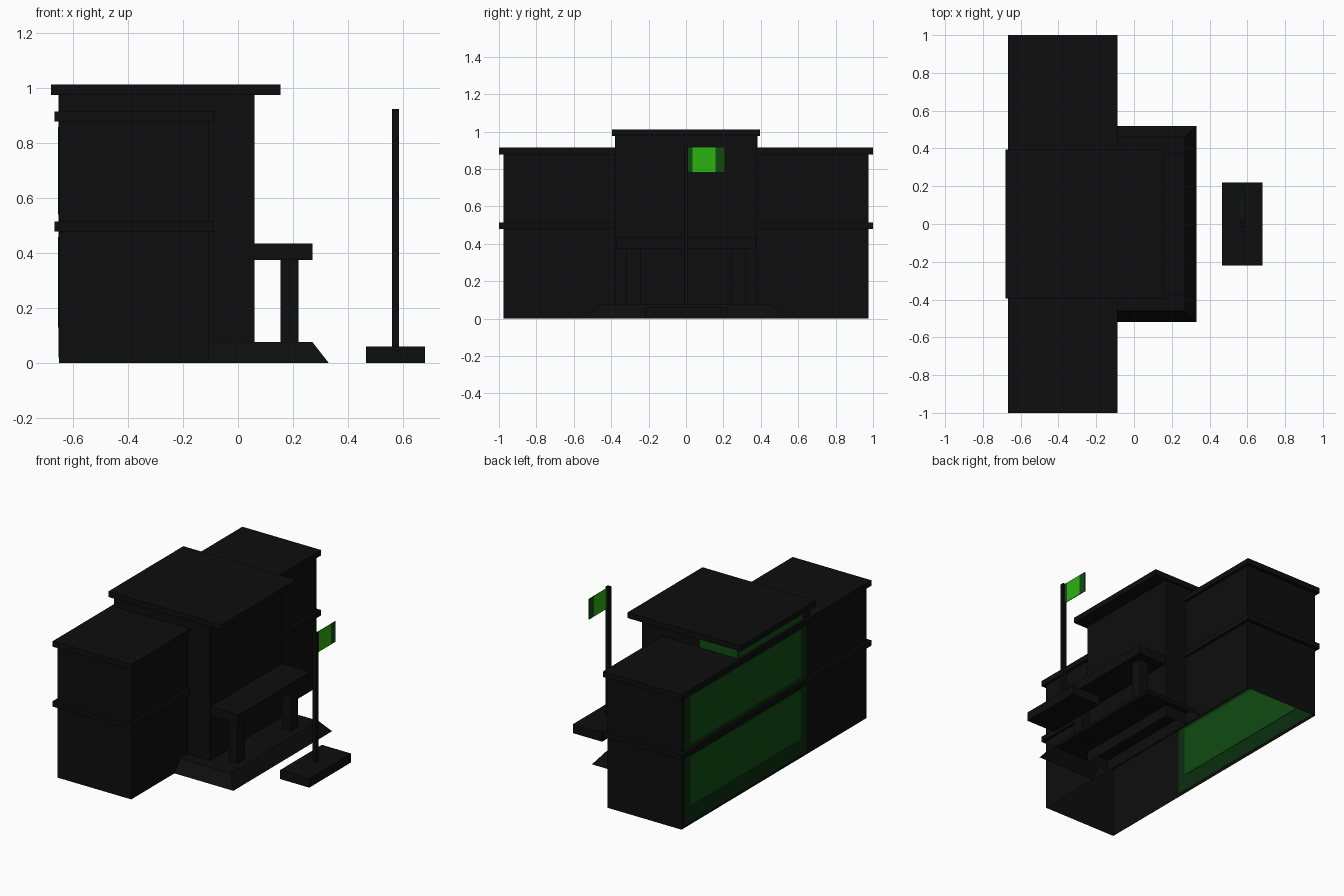
import bpy
import bmesh

cube = bpy.data.objects.get("Cube")
if cube:
    bpy.data.objects.remove(cube, do_unlink=True)


def material(name, rgb):
    m = bpy.data.materials.new(name)
    m.use_nodes = True
    m.diffuse_color = (*rgb, 1)
    m.node_tree.nodes["Principled BSDF"].inputs["Base Color"].default_value = (*rgb, 1)
    return m


BLACK = material("black", (0.0042, 0.0042, 0.0042))
BRIGHT = material("bright_green", (0.024, 0.45, 0.005))
DARK = material("dark_green", (0.005, 0.07, 0.006))
DEEP = material("deep_green", (0.003, 0.028, 0.004))


def box(name, x, y, z, mat=BLACK, open_bottom=False, inset=0):
    """Box between (low, high) limits; inset narrows the top on all sides but the rear."""
    bm = bmesh.new()
    bmesh.ops.create_cube(bm, size=1)
    for v in bm.verts:
        top, front = v.co.z > 0, v.co.x > 0
        side = 1 if v.co.y > 0 else -1
        v.co = (x[front], y[side > 0], z[top])
        if top and inset:
            v.co.y -= side * inset
            v.co.x -= inset if front else 0
    if open_bottom:
        bm.normal_update()
        low = [f for f in bm.faces if f.normal.z < -0.9]
        bmesh.ops.delete(bm, geom=low, context="FACES_ONLY")
    mesh = bpy.data.meshes.new(name)
    bm.to_mesh(mesh)
    bm.free()
    mesh.materials.append(mat)
    obj = bpy.data.objects.new(name, mesh)
    bpy.context.scene.collection.objects.link(obj)
    return obj


REAR, FRONT, BAY = -0.65, -0.105, 0.06

# Main hall shell, open underneath, with the taller entrance block
box("main_hall", (REAR, FRONT), (-0.975, 0.975), (0, 0.89), open_bottom=True)
box("entrance_bay", (FRONT, BAY), (-0.38, 0.38), (0, 0.98), open_bottom=True)
box("upper_block", (REAR, FRONT), (-0.38, 0.38), (0.88, 0.98))
box("entrance_roof", (-0.68, 0.155), (-0.395, 0.395), (0.975, 1.012))

# Wing roofs and the floor bands, one per side
for side, ends in (("left", (0.38, 1.0)), ("right", (-1.0, -0.38))):
    box(side + "_wing_roof", (-0.668, -0.087), ends, (0.878, 0.914))
    inner, outer = sorted(ends, key=abs)
    tip = (0.97, 1.0) if outer > 0 else (-1.0, -0.97)
    box(side + "_band_end", (-0.668, -0.087), tip, (0.478, 0.514))
    box(side + "_band_front", (FRONT - 0.005, -0.087), ends, (0.478, 0.514))
box("rear_band", (-0.668, REAR + 0.005), (-1.0, 1.0), (0.478, 0.514))
box("rear_eave", (-0.668, REAR + 0.005), (-0.38, 0.38), (0.878, 0.914))

# Rear glazing visible from inside and outside
for floor, low, high in (("ground", 0.02, 0.478), ("upper", 0.514, 0.878)):
    box(floor + "_window_frame", (REAR - 0.002, REAR + 0.002), (-0.34, 0.94), (low, high), DEEP)
    base = 0.13 if floor == "ground" else 0.54
    box(floor + "_window_glass", (REAR - 0.004, REAR + 0.004), (-0.28, 0.885), (base, high - 0.02), DARK)
box("clerestory_rear", (REAR - 0.003, REAR + 0.003), (-0.3, 0.38), (0.914, 0.975), DARK)
box("clerestory_side", (REAR, -0.37), (0.377, 0.383), (0.914, 0.975), DARK)

# Porch with sloping steps, canopy and columns
box("porch_base", (FRONT, 0.33), (-0.52, 0.52), (0, 0.077), open_bottom=True, inset=0.06)
box("porch_canopy", (BAY - 0.01, 0.27), (-0.375, 0.375), (0.375, 0.435))
for side, y in (("left", 0.28), ("right", -0.28)):
    box(side + "_column", (0.155, 0.22), (y - 0.038, y + 0.038), (0.07, 0.38))

# Flagpole with a three-striped flag
box("flagpole_base", (0.465, 0.68), (-0.22, 0.22), (0, 0.06))
box("flagpole", (0.56, 0.585), (-0.012, 0.012), (0.05, 0.923))
for name, ends, mat in (("inner", (0.01, 0.035), DARK),
                        ("middle", (0.035, 0.158), BRIGHT),
                        ("outer", (0.158, 0.208), DARK)):
    box("flag_" + name + "_stripe", (0.57, 0.575), ends, (0.782, 0.918), mat)
